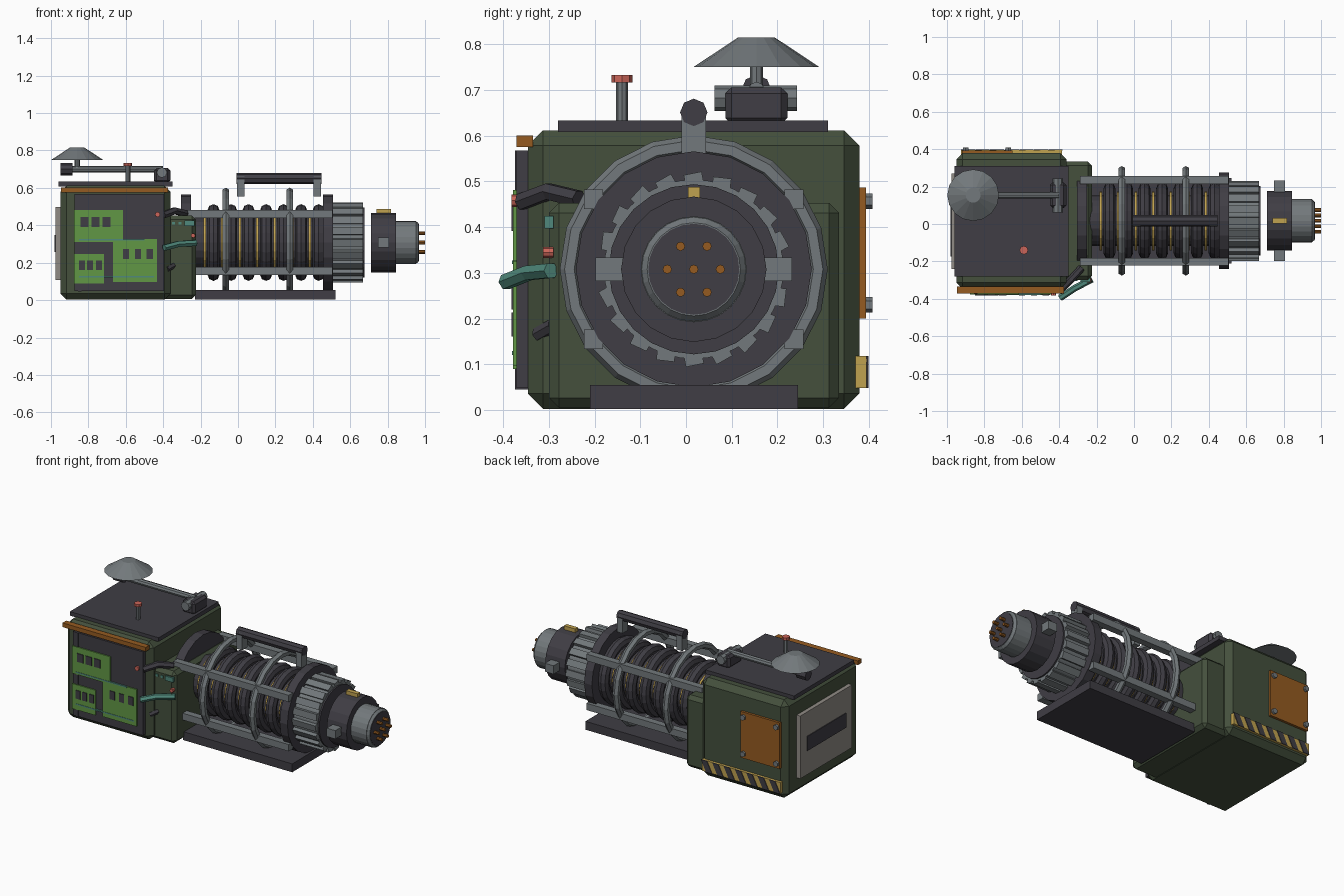
import bpy, bmesh, math
from mathutils import Vector, Matrix

cube = bpy.data.objects.get("Cube")
if cube:
    bpy.data.objects.remove(cube, do_unlink=True)


def material(name, r, g, b):
    m = bpy.data.materials.new(name)
    m.use_nodes = True
    m.diffuse_color = (r, g, b, 1)
    m.node_tree.nodes["Principled BSDF"].inputs["Base Color"].default_value = (r, g, b, 1)
    return m


GREEN = material("olive green", .058, .080, .046)
DARK = material("charcoal", .050, .047, .058)
GREY = material("steel grey", .17, .19, .20)
BOARD = material("board green", .12, .31, .06)
TEAL = material("teal", .08, .25, .20)
RED = material("signal red", .60, .13, .10)
ORANGE = material("burnt orange", .30, .105, .015)
GOLD = material("gold", .53, .36, .08)
BEIGE = material("warm grey", .28, .26, .235)

AY, AZ = .017, .308  # axis of the barrel


def finish(name, bm, mat):
    mesh = bpy.data.meshes.new(name)
    bm.to_mesh(mesh)
    bm.free()
    mesh.materials.append(mat)
    ob = bpy.data.objects.new(name, mesh)
    bpy.context.collection.objects.link(ob)
    return ob


def box(name, mat, x, y, z, bevel=0):
    """Box from three (min, max) ranges, with an optional chamfer."""
    bm = bmesh.new()
    size = [b - a for a, b in (x, y, z)]
    mid = [(a + b) / 2 for a, b in (x, y, z)]
    bmesh.ops.create_cube(bm, size=1, matrix=Matrix.Translation(mid) @ Matrix.Diagonal((*size, 1)))
    ob = finish(name, bm, mat)
    if bevel:
        mod = ob.modifiers.new("chamfer", 'BEVEL')
        mod.width, mod.segments = bevel, 1
    return ob


def rod(name, mat, a, b, r, r2=None, sides=8):
    """Cylinder or cone from point a to point b."""
    a, b = Vector(a), Vector(b)
    d = b - a
    bm = bmesh.new()
    mat4 = Matrix.Translation((a + b) / 2) @ d.to_track_quat('Z', 'Y').to_matrix().to_4x4()
    bmesh.ops.create_cone(bm, cap_ends=True, segments=sides, radius1=r,
                          radius2=r if r2 is None else r2, depth=d.length, matrix=mat4)
    return finish(name, bm, mat)


def disc(name, mat, x0, x1, r, r2=None, sides=20):
    return rod(name, mat, (x0, AY, AZ), (x1, AY, AZ), r, r2, sides)


def ring(name, mat, x, major, minor, segs, sides):
    bpy.ops.mesh.primitive_torus_add(location=(x, AY, AZ), rotation=(0, math.pi / 2, 0),
                                     major_radius=major, minor_radius=minor,
                                     major_segments=segs, minor_segments=sides)
    ob = bpy.context.object
    ob.name = name
    ob.data.materials.append(mat)


def pipe(name, mat, points, r):
    curve = bpy.data.curves.new(name, 'CURVE')
    curve.dimensions = '3D'
    curve.bevel_depth, curve.bevel_resolution, curve.use_fill_caps = r, 1, True
    s = curve.splines.new('POLY')
    s.points.add(len(points) - 1)
    for p, co in zip(s.points, points):
        p.co = (*co, 1)
    s.use_smooth = False
    curve.materials.append(mat)
    bpy.context.collection.objects.link(bpy.data.objects.new(name, curve))


# Housing, junction box and skid
box("housing", GREEN, (-.95, -.36), (-.346, .379), (.003, .612), .033)
box("junction_box", GREEN, (-.42, -.225), (-.30, .335), (.005, .453), .022)
box("roof_plate", DARK, (-.96, -.35), (-.28, .31), (.608, .633))
box("skid_plate", DARK, (-.23, .52), (-.21, .245), (.003, .055))

# Front panel with circuit boards
box("front_trim", ORANGE, (-.947, -.375), (-.371, -.335), (.575, .601))
box("front_panel", DARK, (-.875, -.395), (-.371, -.335), (.048, .568))
box("panel_strut", DARK, (-.855, -.837), (-.374, -.34), (.045, .568))
boards = [((-.877, -.615), (.31, .481), .418, (-.82, -.762, -.703), .021),
          ((-.667, -.433), (.096, .326), .246, (-.599, -.535, -.471), .017),
          ((-.877, -.717), (.09, .246), .187, (-.834, -.79, -.743), .016)]
for bx, bz, cz, chips, half in boards:
    box("circuit_board", BOARD, bx, (-.378, -.36), bz)
    for cx in chips:
        box("chip", DARK, (cx - half, cx + half), (-.382, -.37), (cz - .026, cz + .026))
for wz, x1 in ((.323, -.5), (.125, -.45)):
    box("board_trace", TEAL, (-.85, x1), (-.380, -.37), (wz - .004, wz + .004))
rod("panel_lamp", RED, (-.43, -.36, .458), (-.43, -.382, .458), .014)
rod("junction_lamp", RED, (-.24, -.29, .345), (-.24, -.313, .345), .012)
box("junction_socket", TEAL, (-.285, -.232), (-.309, -.29), (.397, .425))
for x in (-.345, -.31):
    box("junction_light", TEAL, (x - .008, x + .008), (-.305, -.29), (.403, .418))

# Cables between panel and junction box
pipe("upper_cable", DARK, [(-.40, -.36, .455), (-.34, -.30, .478), (-.28, -.235, .462)], .02)
pipe("middle_cable", TEAL, [(-.395, -.395, .28), (-.32, -.345, .30), (-.225, -.295, .305)], .018)
pipe("lower_cable", DARK, [(-.38, -.325, .165), (-.345, -.29, .185)], .016)

# Rear hatch and warning strip
box("rear_hatch", ORANGE, (-.92, -.65), (.37, .394), (.2, .487))
for x in (-.9, -.672):
    for z in (.23, .457):
        rod("hatch_bolt", GREY, (x, .38, z), (x, .408, z), .017, sides=6)
box("warning_strip", GOLD, (-.925, -.385), (.37, .395), (.048, .118))
for i in range(7):
    x = -.905 + i * .078
    bm = bmesh.new()
    quad = [bm.verts.new(p) for p in ((x - .02, .394, .048), (x + .02, .394, .048),
                                      (x + .055, .394, .118), (x + .015, .394, .118))]
    top = bmesh.ops.extrude_face_region(bm, geom=[bm.faces.new(quad)])["geom"]
    bmesh.ops.translate(bm, vec=(0, .005, 0), verts=[v for v in top if isinstance(v, bmesh.types.BMVert)])
    bmesh.ops.recalc_face_normals(bm, faces=bm.faces)
    finish("warning_stripe", bm, DARK)

# End vent
box("end_plate", BEIGE, (-.975, -.94), (-.24, .27), (.107, .497))
box("end_slot", DARK, (-.980, -.97), (-.175, .205), (.257, .347))

# Dish on a hinged arm, and the roof button
box("hinge_block", DARK, (-.45, -.362), (.086, .222), (.625, .706), .014)
rod("hinge_pin", GREY, (-.407, .062, .682), (-.407, .243, .682), .028)
rod("dish_arm", GREY, (-.9, .154, .70), (-.40, .154, .70), .018)
rod("arm_end", DARK, (-.95, .154, .70), (-.885, .154, .70), .033)
rod("dish_stem", GREY, (-.86, .154, .70), (-.86, .154, .76), .014)
rod("dish", GREY, (-.86, .154, .75), (-.86, .154, .815), .138, .04, 16)
rod("button_stem", GREY, (-.589, -.14, .63), (-.589, -.14, .718), .013)
rod("button_cap", RED, (-.589, -.14, .716), (-.589, -.14, .733), .023)

# Barrel: core, coils, flanges and cage
disc("barrel_core", DARK, -.25, .48, .135)
for i in range(7):
    x = -.131 + i * .0937
    ring("coil", DARK, x, .173, .032, 24, 8)
    disc("coil_spacer", GOLD, x - .053, x - .041, .158)
disc("inner_flange", DARK, -.305, -.25, .258)
disc("outer_flange", DARK, .455, .508, .258)
for x in (-.065, .277):
    ring("cage_hoop", GREY, x, .272, .021, 20, 6)
for y in (AY - .219, AY + .219):
    for z in (AZ - .153, AZ + .153):
        box("cage_bar", GREY, (-.29, .505), (y - .021, y + .021), (z - .021, z + .021))

# Carry handle
for x in (-.005, .405):
    box("handle_post", GREY, (x, x + .04), (-.01, .044), (.555, .66))
rod("handle_grip", DARK, (-.007, AY, .651), (.447, AY, .651), .030)

# Ribbed ring
disc("ribbed_ring", GREY, .505, .668, .196, sides=40)
for i in range(20):
    a = math.tau * i / 20
    rib = box("ring_rib", GREY, (-.08, .08), (-.02, .02), (-.013, .013))
    rib.location = (.588, AY + .197 * math.sin(a), AZ + .197 * math.cos(a))
    rib.rotation_euler = (-a + .2, 0, 0)
disc("ring_face", DARK, .66, .677, .186, sides=24)

# Connector head with lugs, key and contact pins
disc("connector_collar", DARK, .71, .845, .159)
for side in (-1, 1):
    ys = sorted((AY + side * .14, AY + side * .215))
    box("collar_lug", GREY, (.748, .808), ys, (.282, .334))
box("collar_key", GOLD, (.74, .818), (.004, .031), (.45, .488))
disc("connector_body", GREY, .84, .952, .116, sides=24)
disc("connector_lip", GREY, .952, .966, .114, .102, sides=24)
disc("connector_face", DARK, .955, .968, .0995, sides=24)
pins = [(0, 0)] + [(.058 * math.cos(k * math.pi / 3), .058 * math.sin(k * math.pi / 3)) for k in range(6)]
for dy, dz in pins:
    rod("contact_pin", ORANGE, (.95, AY + dy, AZ + dz), (1, AY + dy, AZ + dz), .010)
